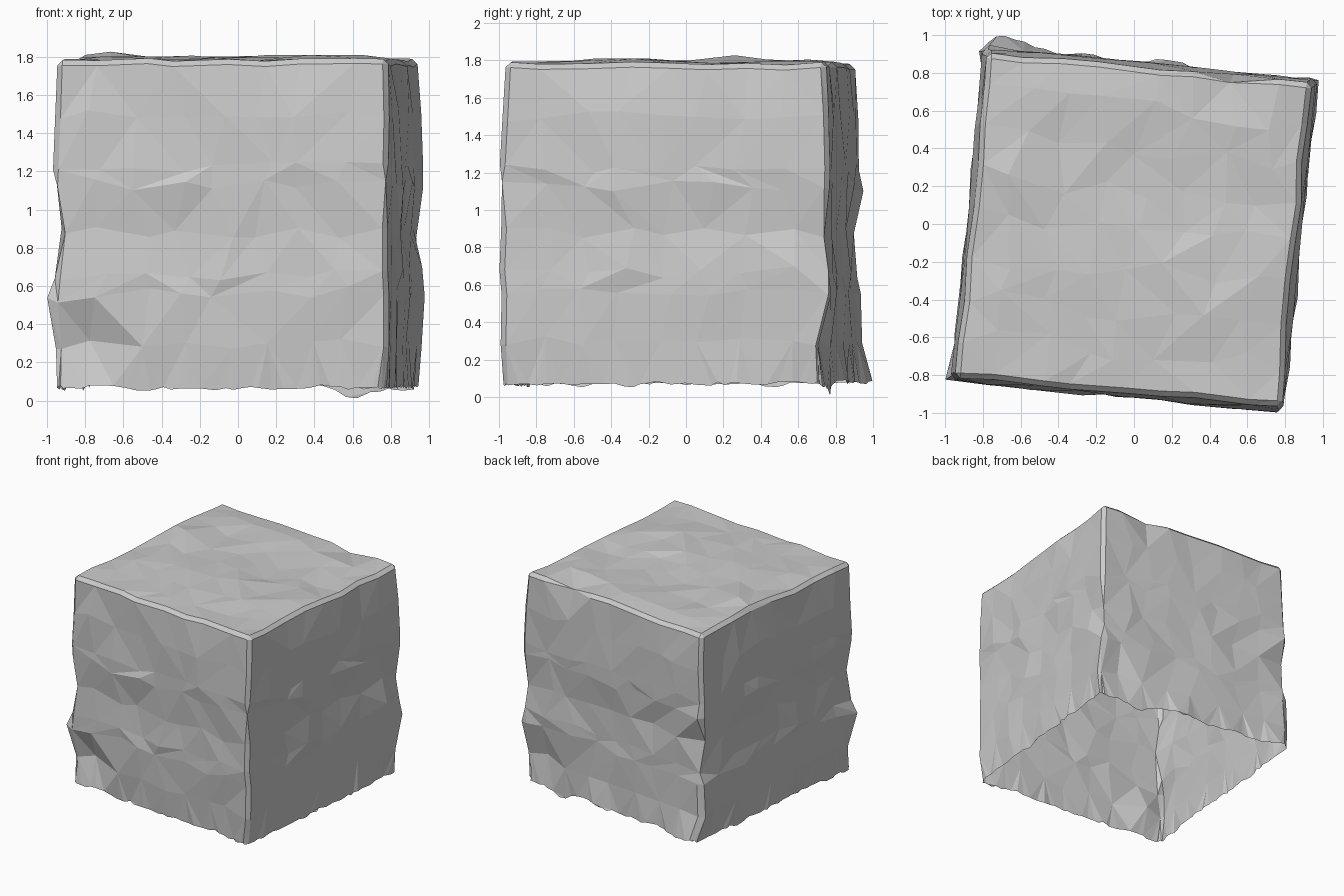
import bpy, bmesh, math, random
from mathutils import Vector, Matrix

random.seed(4)
cube = bpy.data.objects.get("Cube")
if cube:
    bpy.data.objects.remove(cube, do_unlink=True)

HALF = 0.86
# Rock strata: height of each row and how far it sticks out
LEVELS = [(0.07, 0.0), (0.30, -0.01), (0.57, 0.02), (0.66, -0.02), (0.88, -0.005),
          (1.13, 0.025), (1.22, -0.025), (1.50, -0.02), (1.79, 0.0)]
SEGMENTS = len(LEVELS) - 1
# Knobs and hollows: place, reach, push
KNOBS = [((-0.70, 0.33, 1.79), 0.17, (0, 0, 0.05)),
         ((-0.85, -0.85, 0.50), 0.13, (0, -0.02, -0.09)),
         ((-0.80, -0.84, 0.26), 0.13, (0, 0.09, 0)),
         ((0.85, 0.76, 0.28), 0.13, (0, -0.07, 0)),
         ((0.88, 0.60, 1.45), 0.12, (0.02, 0, -0.06)),
         ((0.87, 0.55, 0.67), 0.13, (0.03, 0, 0.02)),
         ((0.60, 0.77, 0.07), 0.12, (0, 0, -0.06)),
         ((-0.68, 0.90, 0.07), 0.20, (0, 0.09, 0.02)),
         ((-0.25, 0.86, 0.07), 0.20, (0, 0.05, 0.02)),
         ((0.20, 0.81, 0.07), 0.15, (0, 0.05, 0.01))]


def jitter(amount):
    return random.uniform(-amount, amount)


# Open-bottomed block divided into rows and columns
bm = bmesh.new()
bmesh.ops.create_cube(bm, size=2)
bmesh.ops.subdivide_edges(bm, edges=bm.edges[:], cuts=SEGMENTS - 1, use_grid_fill=True)
bottom = [f for f in bm.faces if f.normal.z < -0.9]
bmesh.ops.delete(bm, geom=bottom, context='FACES')
corners = [e for e in bm.edges if len(e.link_faces) == 2
           and e.link_faces[0].normal.dot(e.link_faces[1].normal) < 0.5]

# Shape the strata and roughen every surface
turn = Matrix.Rotation(math.radians(-5.5), 4, 'Z')
for v in bm.verts:
    p = v.co.copy()
    z, out = LEVELS[round((p.z + 1) / 2 * SEGMENTS)]
    on_x, on_y = abs(p.x) > 0.99, abs(p.y) > 0.99
    on_top, at_rim = p.z > 0.99, p.z < -0.99
    q = Vector((p.x * HALF, p.y * HALF, z))
    if on_x:
        q.x += math.copysign(out, p.x) + jitter(0.012)
    else:
        q.x += jitter(0.06)
    if on_y:
        q.y += math.copysign(out, p.y) + jitter(0.012)
    else:
        q.y += jitter(0.06)
    if on_top and (on_x or on_y):
        q.z += jitter(0.01) - 0.005
    elif on_top:
        q.z += jitter(0.01) + 0.012 * math.cos(5.7 * (p.y * HALF + 0.32))
    elif at_rim:
        q.z += jitter(0.01)
    else:
        q.z += jitter(0.03)
    v.co = turn @ q + Vector((0, -0.033, 0))

# Chipped block edges
bmesh.ops.bevel(bm, geom=corners, offset=0.028, segments=1, affect='EDGES')

# Ragged broken rim
rim = [e for e in bm.edges if e.is_boundary]
bmesh.ops.subdivide_edges(bm, edges=rim, cuts=3)
for v in bm.verts:
    if v.is_boundary:
        v.co += Vector((jitter(0.008), jitter(0.008), jitter(0.012)))

# Knobs, hollows and flared lips
for v in bm.verts:
    start = v.co.copy()
    for place, reach, push in KNOBS:
        distance = (start - Vector(place)).length / reach
        v.co += Vector(push) * math.exp(-distance ** 2)

# Irregular facets
for f in bm.faces:
    f.smooth = False
quads = [f for f in bm.faces if len(f.verts) == 4]
random.shuffle(quads)
half = len(quads) // 2
bmesh.ops.triangulate(bm, faces=quads[:half], quad_method='ALTERNATE')
rest = [f for f in bm.faces if len(f.verts) > 3]
bmesh.ops.triangulate(bm, faces=rest, quad_method='FIXED')
bmesh.ops.recalc_face_normals(bm, faces=bm.faces[:])

mesh = bpy.data.meshes.new("rock_block")
bm.to_mesh(mesh)
bm.free()
rock = bpy.data.objects.new("rock_block", mesh)
bpy.context.collection.objects.link(rock)

# Plain stone colour
stone = bpy.data.materials.new("grey_stone")
stone.use_nodes = True
grey = (0.6, 0.6, 0.6, 1)
stone.diffuse_color = grey
stone.node_tree.nodes["Principled BSDF"].inputs["Base Color"].default_value = grey
mesh.materials.append(stone)
